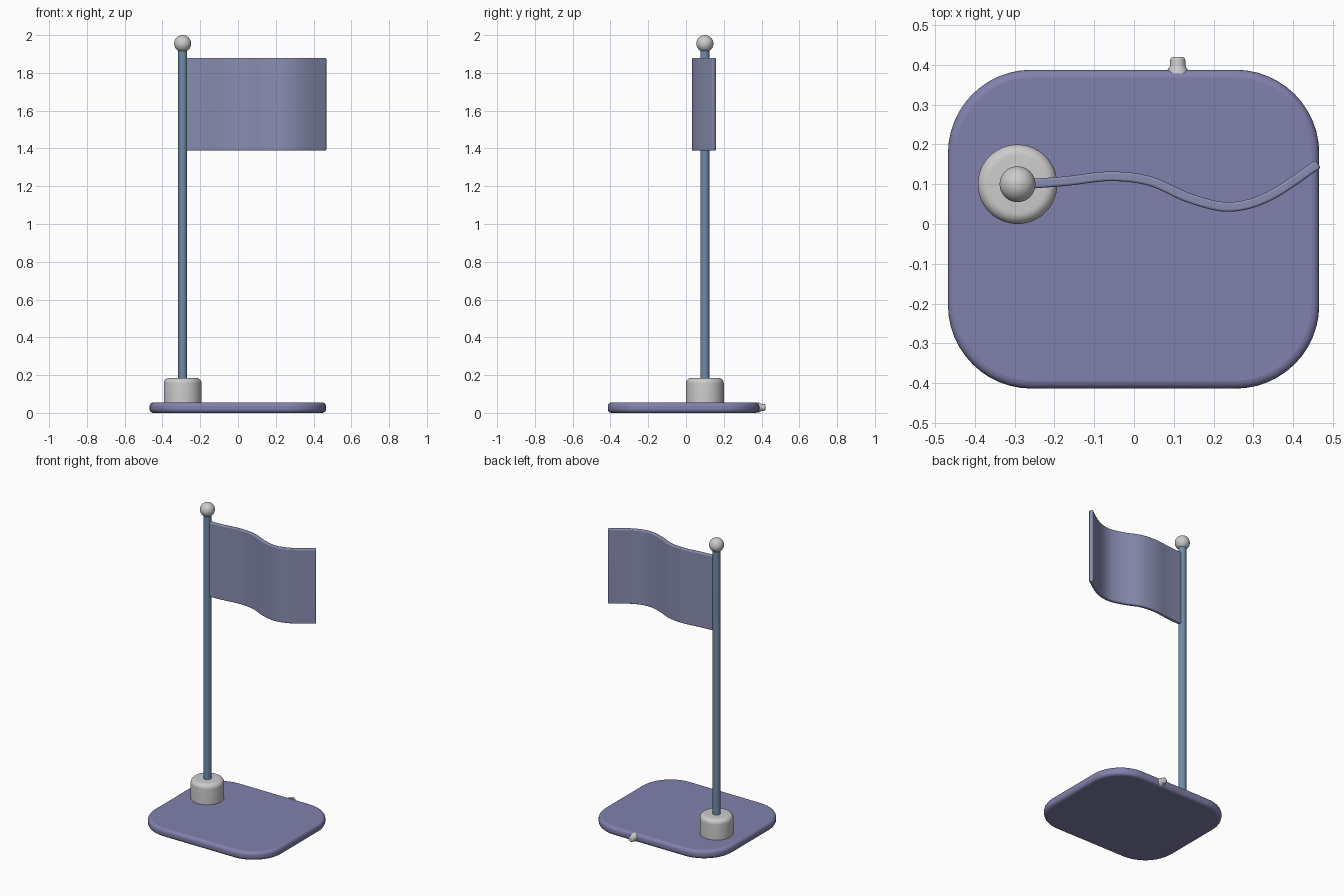
import bpy, bmesh, math
from mathutils import Matrix, Vector

if "Cube" in bpy.data.objects:
    bpy.data.objects.remove(bpy.data.objects["Cube"])


def material(name, rgb):
    m = bpy.data.materials.new(name)
    m.diffuse_color = (*rgb, 1)
    m.use_nodes = True
    m.node_tree.nodes["Principled BSDF"].inputs["Base Color"].default_value = m.diffuse_color
    return m


def finish(bm, name, mat=None, angle=40):
    bmesh.ops.recalc_face_normals(bm, faces=bm.faces)
    me = bpy.data.meshes.new(name)
    bm.to_mesh(me)
    bm.free()
    ob = bpy.data.objects.new(name, me)
    bpy.context.collection.objects.link(ob)
    if mat:
        me.materials.append(mat)
    bpy.ops.object.select_all(action='DESELECT')
    ob.select_set(True)
    bpy.context.view_layer.objects.active = ob
    bpy.ops.object.shade_smooth_by_angle(angle=math.radians(angle))
    return ob


def arc(cx, cy, r, a0, a1, n):
    return [(cx + r * math.cos(math.radians(a0 + (a1 - a0) * i / n)),
             cy + r * math.sin(math.radians(a0 + (a1 - a0) * i / n))) for i in range(n + 1)]


def lathe(name, profile, matrix, mat=None, steps=48):
    """Spin an (r, z) profile round z, then place it."""
    bm = bmesh.new()
    vs = [bm.verts.new((r, 0, z)) for r, z in profile]
    es = [bm.edges.new(p) for p in zip(vs, vs[1:])]
    bmesh.ops.spin(bm, geom=vs + es, cent=(0, 0, 0), axis=(0, 0, 1),
                   angle=2 * math.pi, steps=steps)
    bmesh.ops.remove_doubles(bm, verts=bm.verts, dist=1e-5)
    bm.transform(matrix)
    return finish(bm, name, mat)


def bevel(ob, width, angle=40):
    mod = ob.modifiers.new("rounding", 'BEVEL')
    mod.width, mod.segments = width, 4
    mod.limit_method, mod.angle_limit = 'ANGLE', math.radians(angle)


blue = material("pole_blue", (0.16, 0.26, 0.40))
violet = material("base_violet", (0.22, 0.22, 0.42))
cloth = material("flag_cloth", (0.25, 0.27, 0.44))

# Base: rounded slab with soft rims
X0, X1, Y0, Y1, R, H = -0.468, 0.466, -0.414, 0.388, 0.21, 0.055
outline = []
for cx, cy, a in ((X1 - R, Y1 - R, 0), (X0 + R, Y1 - R, 90),
                  (X0 + R, Y0 + R, 180), (X1 - R, Y0 + R, 270)):
    outline += arc(cx, cy, R, a, a + 90, 12)
bm = bmesh.new()
face = bm.faces.new([bm.verts.new((x, y, 0)) for x, y in outline])
ext = bmesh.ops.extrude_face_region(bm, geom=[face])
bmesh.ops.translate(bm, vec=(0, 0, H),
                    verts=[g for g in ext["geom"] if isinstance(g, bmesh.types.BMVert)])
bevel(finish(bm, "base", violet), 0.02)

# Small nub on the rear edge, with a flared root
nub = [(0.027, -0.01), (0.026, 0.0), (0.021, 0.006), (0.019, 0.012), (0.019, 0.024)]
nub += arc(0.011, 0.024, 0.008, 0, 90, 5) + [(0, 0.032)]
lathe("rear_nub", nub, Matrix.Translation((0.11, Y1, 0.029)) @ Matrix.Rotation(-math.pi / 2, 4, 'X'),
      steps=24)

# Collar, pole and finial ball share one axis
AX = Matrix.Translation((-0.293, 0.1, 0))
lathe("collar", [(0, 0.05), (0.1, 0.05)] + arc(0.072, 0.157, 0.028, 0, 90, 8) + [(0, 0.185)], AX)
lathe("pole", [(0.024, 0.18), (0.024, 1.925)], AX, blue, 32)
lathe("finial_ball", arc(0, 1.955, 0.045, -90, 90, 24), AX)

# Flag: wavy ribbon, thickened about its centre line
path = [Vector(p) for p in ((-0.275, 0.1), (-0.17, 0.108), (-0.06, 0.120), (0.04, 0.108),
                            (0.14, 0.065), (0.24, 0.043), (0.34, 0.070), (0.463, 0.151))]
path = [2 * path[0] - path[1]] + path + [path[-1] + Vector((0.1, 0.07))]
line = []
for a, b, c, d in zip(path, path[1:], path[2:], path[3:]):
    for i in range(8):
        t = i / 8
        line.append(0.5 * (2 * b + (c - a) * t + (2 * a - 5 * b + 4 * c - d) * t * t
                           + (3 * b - a - 3 * c + d) * t ** 3))
line.append(path[-2])
bm = bmesh.new()
prev = None
rings = []
for i, p in enumerate(line):
    tan = (line[min(i + 1, len(line) - 1)] - line[max(i - 1, 0)]).normalized()
    n = Vector((-tan.y, tan.x)) * 0.012
    ring = [bm.verts.new((q.x, q.y, z)) for q, z in
            ((p - n, 1.388), (p + n, 1.388), (p + n, 1.879), (p - n, 1.879))]
    if rings:
        for k in range(4):
            j = (k + 1) % 4
            bm.faces.new((rings[-1][k], rings[-1][j], ring[j], ring[k]))
    rings.append(ring)
bm.faces.new(rings[0])
bm.faces.new(rings[-1])
bevel(finish(bm, "flag", cloth), 0.006)
